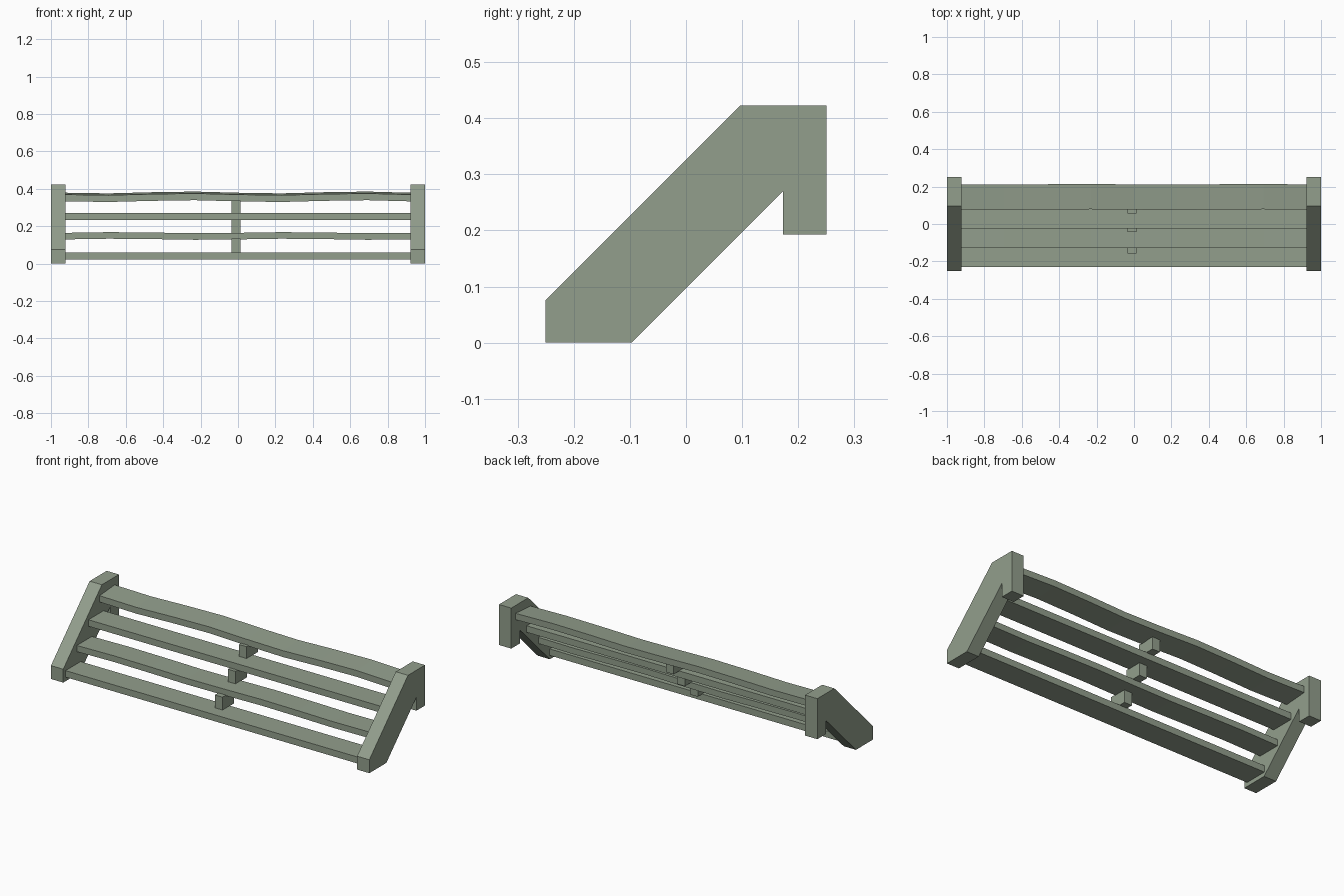
import bpy, bmesh, math

if "Cube" in bpy.data.objects:
    bpy.data.objects.remove(bpy.data.objects["Cube"])

IN = 0.923  # inner face of the side panels

# weathered grey-green paint
paint = bpy.data.materials.new("grey_green")
paint.diffuse_color = (0.155, 0.182, 0.142, 1)
paint.use_nodes = True
paint.node_tree.nodes["Principled BSDF"].inputs["Base Color"].default_value = paint.diffuse_color
paint.diffuse_color = (0.29, 0.345, 0.265, 1)
paint.use_nodes = True
paint.node_tree.nodes["Principled BSDF"].inputs["Base Color"].default_value = paint.diffuse_color


def obj_from_bm(name, bm):
    bmesh.ops.recalc_face_normals(bm, faces=bm.faces)
    me = bpy.data.meshes.new(name)
    bm.to_mesh(me)
    bm.free()
    me.materials.append(paint)
    ob = bpy.data.objects.new(name, me)
    bpy.context.collection.objects.link(ob)
    return ob


def loft(name, rings):
    """Skin a closed solid through equal-sized (x, y, z) rings."""
    bm = bmesh.new()
    vs = [[bm.verts.new(p) for p in ring] for ring in rings]
    n = len(vs[0])
    for a, b in zip(vs, vs[1:]):
        for i in range(n):
            j = (i + 1) % n
            bm.faces.new((a[i], a[j], b[j], b[i]))
    bm.faces.new(vs[0])
    bm.faces.new(vs[-1])
    return obj_from_bm(name, bm)


def box_rings(x0, x1, y0, y1, z0, z1):
    return [[(x, y0, z0), (x, y1, z0), (x, y1, z1), (x, y0, z1)] for x in (x0, x1)]


# side panels: sloped stringer with a short hooked back leg
profile = [(-.25, 0), (-.097, 0), (.173, .27), (.173, .193),
           (.25, .193), (.25, .423), (.097, .423), (-.25, .076)]
for side, x0, x1 in (("left", -1, -IN), ("right", IN, 1)):
    loft(side + "_side_panel", [[(x, y, z) for y, z in profile] for x in (x0, x1)])


# wavy plank: gentle bends along its length, optionally tilted up at the back
def wavy_plank(name, y0, y1, z0, z1, amp, sway, phase, tilt, segs=8):
    rings = []
    for i in range(segs + 1):
        x = -IN + 2 * IN * i / segs
        w = math.cos(2 * math.pi * (x + phase) / 0.92)
        dz, dy = amp * w, sway * w
        rings.append([(x, y0 + dy, z0 + dz), (x, y1 + dy, z0 + dz + tilt),
                      (x, y1 + dy, z1 + dz + tilt), (x, y0 + dy, z1 + dz)])
    return loft(name, rings)


# treads, from the bottom up: straight and wavy alternate
loft("tread_1", box_rings(-IN, IN, -.229, -.094, .023, .06))
wavy_plank("tread_2", -.128, .007, .130, .165, .003, 0, .65, 0)
loft("tread_3", box_rings(-IN, IN, -.023, .112, .233, .27))
wavy_plank("tread_4", .077, .212, .334, .370, .005, .002, .27, .01)

# spacer blocks between the treads
for i, (y0, z0, z1) in enumerate([(-.159, .058, .133), (-.043, .162, .235), (.057, .268, .337)]):
    loft(f"spacer_block_{i + 1}", box_rings(-.034, .014, y0, y0 + .102, z0, z1))
